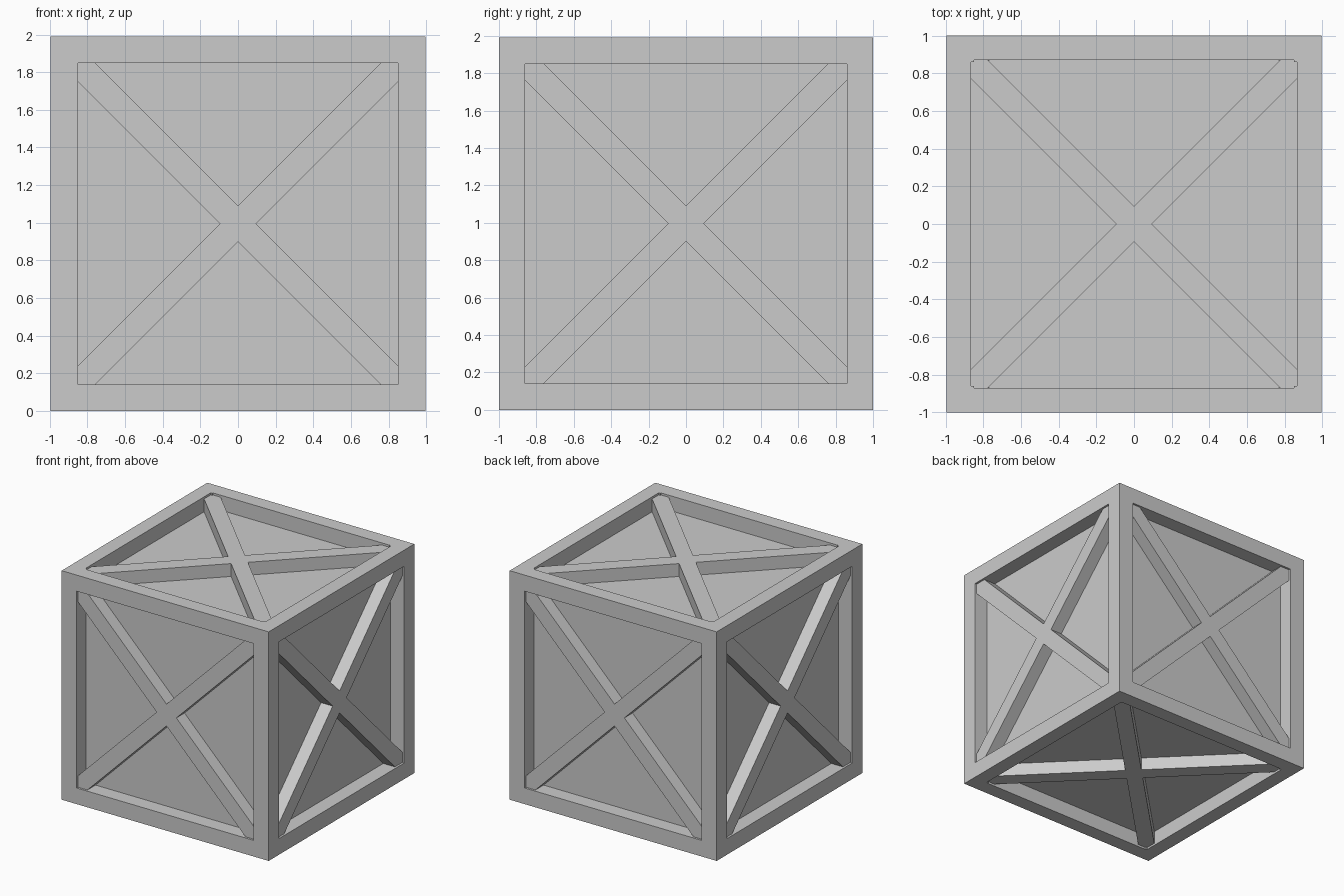
import bpy, bmesh
from mathutils import Matrix, Vector
from math import pi

if "Cube" in bpy.data.objects:
    bpy.data.objects.remove(bpy.data.objects["Cube"])

HX, HY, HZ = 0.995, 1.0, 0.995      # half sizes of the crate
DEPTH, INSET = 0.13, 0.018          # panel recess, brace recess
APEX, REACH = 0.095, 0.90           # brace crossing offset, diagonal reach


def add_object(name, bm):
    bmesh.ops.recalc_face_normals(bm, faces=bm.faces)
    mesh = bpy.data.meshes.new(name)
    bm.to_mesh(mesh)
    bm.free()
    ob = bpy.data.objects.new(name, mesh)
    bpy.context.collection.objects.link(ob)
    return ob


def box(name, lo, hi):
    lo, hi = Vector(lo), Vector(hi)
    bm = bmesh.new()
    m = Matrix.Translation((lo + hi) / 2) @ Matrix.Diagonal((*(hi - lo), 1))
    bmesh.ops.create_cube(bm, size=1, matrix=m)
    return add_object(name, bm)


def span(s, a, b):
    return (a, b) if s > 0 else (-b, -a)


def beam(name, xs, ys, zs):
    box(name, (xs[0], ys[0], zs[0] + HZ), (xs[1], ys[1], zs[1] + HZ))


def cross_brace(name, rot, half):
    # X-shaped outline, extruded from inside the panel out to just below the frame
    bm = bmesh.new()
    h = APEX / 2
    arm = [Vector((REACH + h, REACH - h, 0)), Vector((REACH - h, REACH + h, 0)),
           Vector((0, APEX, 0))]
    pts = [Matrix.Rotation(k * pi / 2, 3, 'Z') @ p for k in range(4) for p in arm]
    face = bm.faces.new([bm.verts.new(p) for p in pts])
    ext = bmesh.ops.extrude_face_region(bm, geom=[face])
    top = [g for g in ext['geom'] if isinstance(g, bmesh.types.BMVert)]
    bmesh.ops.translate(bm, verts=top, vec=(0, 0, DEPTH - INSET + 0.02))
    m = Matrix.Translation((0, 0, HZ)) @ rot @ Matrix.Translation((0, 0, half - DEPTH - 0.02))
    bmesh.ops.transform(bm, matrix=m, verts=bm.verts)
    add_object(name, bm)


# Recessed panels: one inner box
box("panel_box", (-HX + DEPTH, -HY + DEPTH, DEPTH),
    (HX - DEPTH, HY - DEPTH, 2 * HZ - DEPTH))

# Frame: corner posts, with rails between them
for a in (-1, 1):
    for b in (-1, 1):
        beam("corner_post", span(a, 0.85, HX), span(b, 0.86, HY), (-HZ, HZ))
        beam("long_rail", (-0.85, 0.85), span(a, 0.87, HY), span(b, 0.855, HZ))
        beam("side_rail", span(a, 0.865, HX), (-0.86, 0.86), span(b, 0.855, HZ))

# Cross braces on all six faces
R = Matrix.Rotation
for name, rot, half in (
        ("top_brace", Matrix.Identity(4), HZ),
        ("bottom_brace", R(pi, 4, 'X'), HZ),
        ("front_brace", R(pi / 2, 4, 'X'), HY),
        ("back_brace", R(-pi / 2, 4, 'X'), HY),
        ("right_brace", R(pi / 2, 4, 'Y'), HX),
        ("left_brace", R(-pi / 2, 4, 'Y'), HX)):
    cross_brace(name, rot, half)
